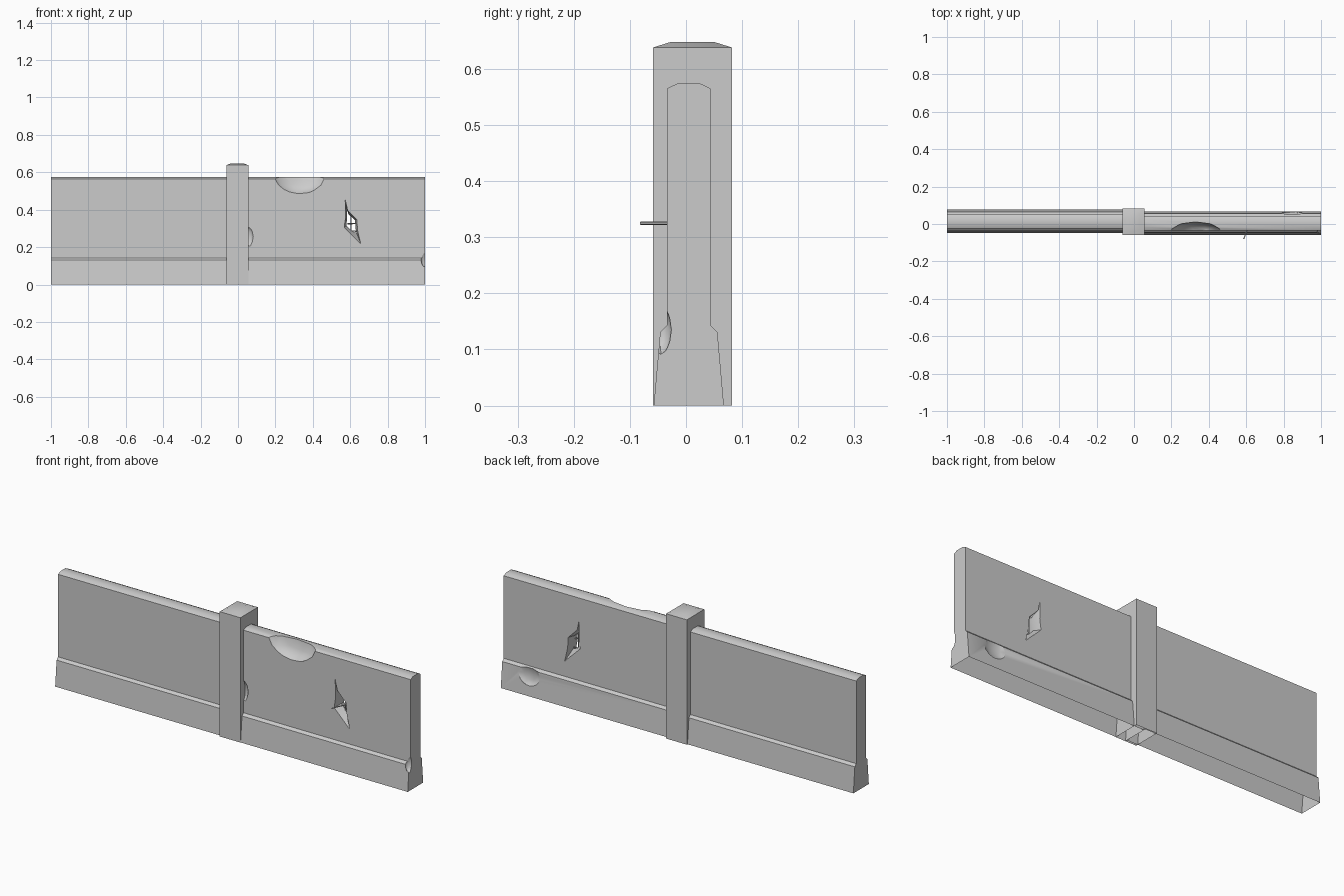
import bpy, bmesh
from mathutils import Matrix, Vector

cube = bpy.data.objects.get("Cube")
if cube:
    bpy.data.objects.remove(cube, do_unlink=True)

concrete = bpy.data.materials.new("concrete_grey")
concrete.use_nodes = True
GREY = (0.6, 0.6, 0.6, 1)
concrete.diffuse_color = GREY
concrete.node_tree.nodes["Principled BSDF"].inputs["Base Color"].default_value = GREY


def make_object(name, bm):
    bmesh.ops.recalc_face_normals(bm, faces=bm.faces)
    mesh = bpy.data.meshes.new(name)
    bm.to_mesh(mesh)
    bm.free()
    mesh.materials.append(concrete)
    obj = bpy.data.objects.new(name, mesh)
    bpy.context.scene.collection.objects.link(obj)
    return obj


def loft(name, loops):
    """Closed solid through matching loops of points."""
    bm = bmesh.new()
    rings = [[bm.verts.new(p) for p in loop] for loop in loops]
    for a, b in zip(rings, rings[1:]):
        for i in range(len(a)):
            j = (i + 1) % len(a)
            bm.faces.new((a[i], a[j], b[j], b[i]))
    bm.faces.new(rings[0])
    bm.faces.new(rings[-1])
    return make_object(name, bm)


def dent_cutter(name, centre, radii):
    bm = bmesh.new()
    bmesh.ops.create_icosphere(
        bm, subdivisions=2, radius=1,
        matrix=Matrix.Translation(centre) @ Matrix.Diagonal((*radii, 1)))
    return make_object(name, bm)


def cut(obj, cutters):
    for cutter in cutters:
        mod = obj.modifiers.new("cut", "BOOLEAN")
        mod.operation = "DIFFERENCE"
        mod.solver = "EXACT"
        mod.object = cutter
    bpy.context.view_layer.update()
    result = obj.evaluated_get(bpy.context.evaluated_depsgraph_get())
    mesh = bpy.data.meshes.new_from_object(result)
    obj.modifiers.clear()
    obj.data = mesh
    for cutter in cutters:
        bpy.data.objects.remove(cutter, do_unlink=True)


def open_bottom(obj):
    bm = bmesh.new()
    bm.from_mesh(obj.data)
    bottom = [f for f in bm.faces if all(v.co.z < 0.001 for v in f.verts)]
    bmesh.ops.delete(bm, geom=bottom, context="FACES")
    bm.to_mesh(obj.data)
    bm.free()


def smooth(obj):
    bpy.ops.object.select_all(action="DESELECT")
    obj.select_set(True)
    bpy.context.view_layer.objects.active = obj
    bpy.ops.object.shade_smooth_by_angle(angle=0.55)


# Wall panels: wide footing, ledge and chamfered top, swept along x
MID = 0.005
HALF_PROFILE = [(0.0625, 0), (0.051, 0.131), (0.039, 0.143),
                (0.039, 0.565), (0.020, 0.574)]


def wall(name, x0, x1, shift):
    section = [(MID + shift - y, z) for y, z in HALF_PROFILE]
    section += [(MID + shift + y, z) for y, z in reversed(HALF_PROFILE)]
    return loft(name, [[(x, y, z) for y, z in section] for x in (x0, x1)])


right_wall = wall("intact_wall", -1, 0, 0.009)
left_wall = wall("damaged_wall", 0, 1, 0)

# Jagged hole, pinched in the middle of the wall
OUTLINE = [(0.572, 0.46), (0.585, 0.40), (0.636, 0.348), (0.64, 0.29),
           (0.658, 0.214), (0.61, 0.262), (0.567, 0.305), (0.575, 0.36)]
PINCHED = [(0.583, 0.395), (0.592, 0.375), (0.625, 0.345), (0.63, 0.29),
           (0.634, 0.275), (0.61, 0.285), (0.58, 0.315), (0.583, 0.36)]
hole = loft("hole_cutter", [[(x, y, z) for x, z in loop] for loop, y in
                            ((OUTLINE, -0.038), (PINCHED, MID), (OUTLINE, 0.048))])

# Chipped places: top edge, beside the post, outer corner, rear footing
cut(left_wall, [
    hole,
    dent_cutter("top_chip", (0.33, -0.045, 0.58), (0.14, 0.057, 0.1)),
    dent_cutter("post_chip", (0.055, -0.04, 0.255), (0.028, 0.02, 0.056)),
    dent_cutter("corner_chip", (1.0, -0.045, 0.135), (0.022, 0.019, 0.044)),
    dent_cutter("rear_chip", (0.845, 0.066, 0.105), (0.066, 0.021, 0.056)),
])

# Post with a shallow capped top
def post_loop(inset_x, inset_y, z):
    x0, x1, y0, y1 = -0.062 + inset_x, 0.055 - inset_x, -0.059 + inset_y, 0.082 - inset_y
    return [(x0, y0, z), (x1, y0, z), (x1, y1, z), (x0, y1, z)]


post = loft("post", [post_loop(0, 0, 0), post_loop(0, 0, 0.638),
                     post_loop(0.025, 0.032, 0.648)])

for part in (right_wall, left_wall, post):
    open_bottom(part)
    smooth(part)


# Reinforcing rods exposed in the hole
def rod(name, start, end, radius=0.003):
    start, end = Vector(start), Vector(end)
    axis = end - start
    turn = axis.to_track_quat("Z", "Y").to_matrix().to_4x4()
    bm = bmesh.new()
    bmesh.ops.create_cone(bm, cap_ends=True, segments=6, radius1=radius,
                          radius2=radius, depth=axis.length,
                          matrix=Matrix.Translation((start + end) / 2) @ turn)
    smooth(make_object(name, bm))


rod("upright_rod", (0.605, MID, 0.25), (0.605, MID, 0.39))
rod("cross_rod", (0.575, MID, 0.288), (0.645, MID, 0.284))
rod("broken_rod", (0.635, MID, 0.326), (0.607, -0.03, 0.325))
rod("bent_rod_end", (0.607, -0.03, 0.325), (0.586, -0.081, 0.325))
